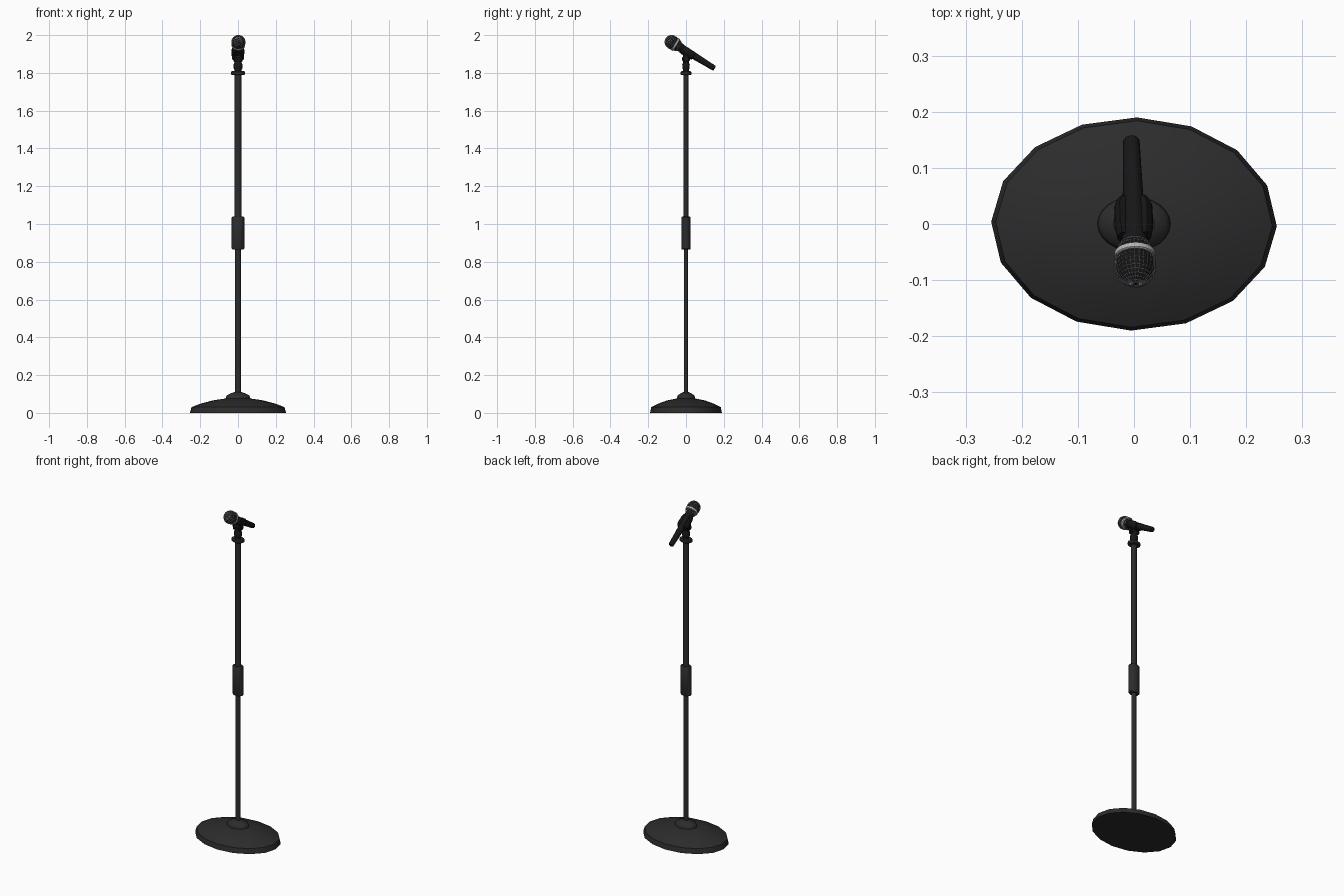
import bpy, bmesh, math
from mathutils import Matrix, Vector

if "Cube" in bpy.data.objects:
    bpy.data.objects.remove(bpy.data.objects["Cube"])


def material(name, v):
    m = bpy.data.materials.new(name)
    m.diffuse_color = (v, v, v, 1)
    m.use_nodes = True
    m.node_tree.nodes["Principled BSDF"].inputs["Base Color"].default_value = m.diffuse_color
    return m


STAND = material("dark_metal", 0.025)
BLACK = material("black_plastic", 0.008)
WIRE = material("grille_grey", 0.25)
BAND = material("band_silver", 0.45)


def finish(name, bm, mat, matrix=Matrix(), angle=35):
    bmesh.ops.recalc_face_normals(bm, faces=bm.faces)
    me = bpy.data.meshes.new(name)
    bm.to_mesh(me)
    bm.free()
    ob = bpy.data.objects.new(name, me)
    bpy.context.collection.objects.link(ob)
    me.materials.append(mat)
    me.transform(matrix)
    bpy.ops.object.select_all(action='DESELECT')
    ob.select_set(True)
    bpy.context.view_layer.objects.active = ob
    bpy.ops.object.shade_smooth_by_angle(angle=math.radians(angle))
    return ob


def lathe(name, profile, sides, mat, matrix=Matrix(), caps=True, twist=0.0):
    """Revolve (radius, height) pairs about z."""
    bm = bmesh.new()
    rings = []
    for r, z in profile:
        rings.append([bm.verts.new((r * math.cos(twist + 2 * math.pi * i / sides),
                                    r * math.sin(twist + 2 * math.pi * i / sides), z))
                      for i in range(sides)])
    for a, b in zip(rings, rings[1:]):
        for i in range(sides):
            j = (i + 1) % sides
            bm.faces.new((a[i], a[j], b[j], b[i]))
    if caps:
        bm.faces.new(rings[0])
        bm.faces.new(rings[-1])
    return finish(name, bm, mat, matrix)


def box(name, size, loc, mat):
    bm = bmesh.new()
    bmesh.ops.create_cube(bm, size=1)
    bmesh.ops.scale(bm, vec=size, verts=bm.verts)
    bmesh.ops.bevel(bm, geom=bm.edges[:], offset=0.003, segments=1, affect='EDGES')
    return finish(name, bm, mat, Matrix.Translation(loc))


# the stand is wider in x than in y
WIDE = Matrix.Diagonal((1.34, 1, 1, 1))

# weighted base and hub
lathe("base", [(0.19, 0), (0.184, 0.03), (0.15, 0.048), (0.10, 0.066), (0.05, 0.076), (0.01, 0.078)],
      16, STAND, WIDE, twist=math.radians(-1.2))
lathe("base_hub", [(0.049, 0.07), (0.048, 0.084), (0.043, 0.094), (0.03, 0.102), (0.02, 0.108), (0.012, 0.11)],
      24, STAND, WIDE)

# telescoping pole and height clutch
lathe("lower_pole", [(0.0115, 0.09), (0.0115, 0.88)], 16, STAND, WIDE)
lathe("upper_pole", [(0.013, 1.02), (0.013, 1.80)], 16, STAND, WIDE)
lathe("height_clutch", [(0.021, 0.864), (0.025, 0.87), (0.025, 1.034), (0.021, 1.04)], 20, STAND, WIDE)

# top collar and clip stem
lathe("top_collar", [(0.024, 1.788), (0.028, 1.792), (0.028, 1.805), (0.024, 1.809)], 20, STAND, WIDE)
lathe("clip_stem", [(0.014, 1.80), (0.015, 1.815), (0.019, 1.825), (0.020, 1.845), (0.016, 1.853),
                    (0.017, 1.862), (0.021, 1.868), (0.021, 1.88), (0.015, 1.885)], 20, BLACK,
      Matrix.Diagonal((1.2, 1, 1, 1)))

# hinge with cheeks on both sides
ALONG_X = Matrix.Translation((0, 0, 1.88)) @ Matrix.Rotation(math.pi / 2, 4, 'Y')
lathe("hinge_bolt", [(0.010, -0.031), (0.010, 0.031)], 12, BLACK, ALONG_X)
lathe("hinge_knuckle", [(0.017, -0.012), (0.017, 0.012)], 16, BLACK, ALONG_X)
for s in (-1, 1):
    box("hinge_cheek", (0.009, 0.030, 0.045), (s * 0.020, 0, 1.882), BLACK)

# microphone frame: local z runs from the head centre to the tail
MIC = (Matrix.Translation((0.002, -0.076, 1.963)) @ Matrix.Rotation(math.radians(1.7), 4, 'Z')
       @ Matrix.Rotation(math.radians(-121.5), 4, 'X'))

# clip: sleeve open at the top
bm = bmesh.new()
rows = []
for z, ri, ro in ((0.062, 0.021, 0.025), (0.085, 0.021, 0.028), (0.125, 0.020, 0.028), (0.140, 0.019, 0.023)):
    ring = []
    for i in range(19):
        a = math.radians(-45 + 270 * i / 18)
        ring.append([bm.verts.new((k * r * math.cos(a), r * math.sin(a), z))
                     for r, k in ((ri, 1.0), (ro, 1.22))])
    rows.append(ring)
for a, b in zip(rows, rows[1:]):
    for i in range(18):
        for k in (0, 1):
            bm.faces.new((a[i][k], a[i + 1][k], b[i + 1][k], b[i][k]))
    for i in (0, 18):
        bm.faces.new((a[i][0], a[i][1], b[i][1], b[i][0]))
for r in (rows[0], rows[-1]):
    for i in range(18):
        bm.faces.new((r[i][0], r[i][1], r[i + 1][1], r[i + 1][0]))
finish("mic_clip", bm, BLACK, MIC)

# handle
lathe("mic_handle", [(0.022, 0.04), (0.0245, 0.046), (0.0235, 0.056), (0.021, 0.066), (0.0205, 0.09),
                     (0.0165, 0.20), (0.015, 0.255), (0.0145, 0.263), (0.012, 0.267)], 24, BLACK, MIC)

# grille: dark core wrapped in wire mesh
R = 0.0365
head = [(R * math.sin(a), -R * math.cos(a)) for a in [math.radians(8 + 82 * i / 7) for i in range(8)]]
head += [(0.0362, 0.010), (0.0345, 0.020), (0.0325, 0.030), (0.029, 0.040), (0.025, 0.048)]
lathe("grille_core", [(r * 0.93, z * 0.95) for r, z in head], 24, BLACK, MIC)
grille = lathe("grille_mesh", head, 28, WIRE, MIC)
wire = grille.modifiers.new("wire", 'WIREFRAME')
wire.thickness = 0.0022
wire.use_even_offset = False

# silver band
lathe("grille_band", [(0.0345, 0.018), (0.0368, 0.020), (0.0362, 0.029), (0.033, 0.031)], 32, BAND, MIC)
